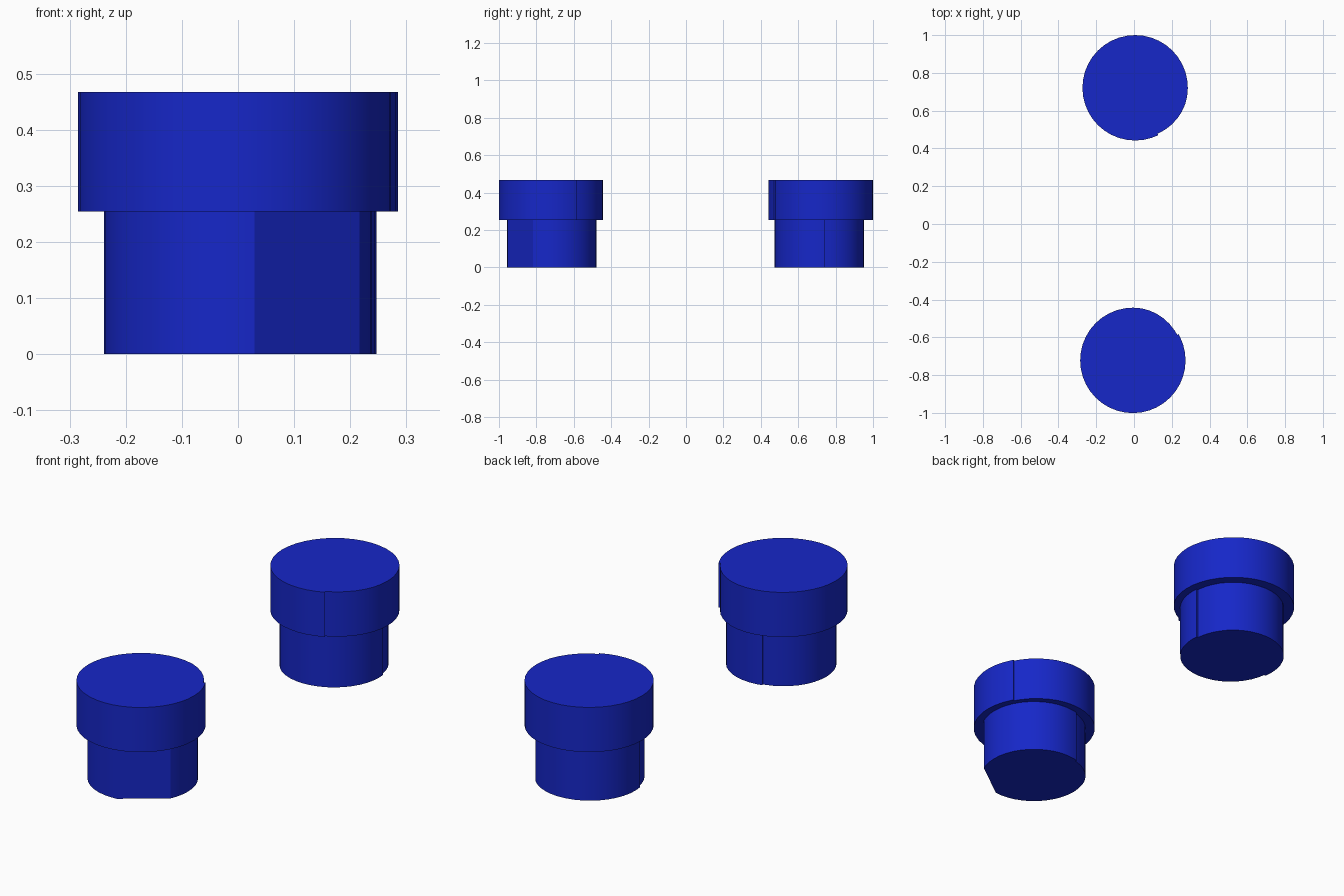
import bpy, bmesh
from math import cos, sin, radians

if "Cube" in bpy.data.objects:
    bpy.data.objects.remove(bpy.data.objects["Cube"])

blue = bpy.data.materials.new("blue")
blue.diffuse_color = (0.008, 0.02, 0.58, 1)
blue.use_nodes = True
blue.node_tree.nodes["Principled BSDF"].inputs["Base Color"].default_value = blue.diffuse_color


def outline(cx, cy, r, seams, flat=None):
    """Round outline with small rolled-edge steps and an optional flat panel."""
    angles = set(range(0, 360, 9)) | set(seams)
    if flat:
        angles = {a for a in angles if not flat[0] < a < flat[1]} | set(flat)
    pts = []
    for a in sorted(angles):
        dip = max([0] + [0.008 * (1 - ((a - s) % 360) / 45) for s in seams])
        radii = [r, r - 0.008] if a in seams else [r - dip]
        for q in radii:
            pts.append((cx + q * cos(radians(a)), cy + q * sin(radians(a))))
    return pts


def prism(name, pts, z0, z1):
    bm = bmesh.new()
    face = bm.faces.new([bm.verts.new((x, y, z0)) for x, y in pts])
    out = bmesh.ops.extrude_face_region(bm, geom=[face])
    for v in out["geom"]:
        if isinstance(v, bmesh.types.BMVert):
            v.co.z = z1
    bmesh.ops.recalc_face_normals(bm, faces=bm.faces[:])
    me = bpy.data.meshes.new(name)
    bm.to_mesh(me)
    bm.free()
    me.materials.append(blue)
    ob = bpy.data.objects.new(name, me)
    bpy.context.collection.objects.link(ob)
    bpy.ops.object.select_all(action='DESELECT')
    ob.select_set(True)
    bpy.context.view_layer.objects.active = ob
    bpy.ops.object.shade_smooth_by_angle(angle=radians(30))


# Front plug: narrow stem with a flat panel, wide cap on top
prism("front_stem", outline(0.0, -0.717, 0.239, [105], (277, 335)), 0, 0.254)
prism("front_cap", outline(-0.006, -0.722, 0.279, [30]), 0.254, 0.467)

# Back plug: same stepped shape with seams at other angles
prism("back_stem", outline(0.008, 0.712, 0.239, [7, 190]), 0, 0.254)
prism("back_cap", outline(0.006, 0.721, 0.279, [296]), 0.254, 0.467)
